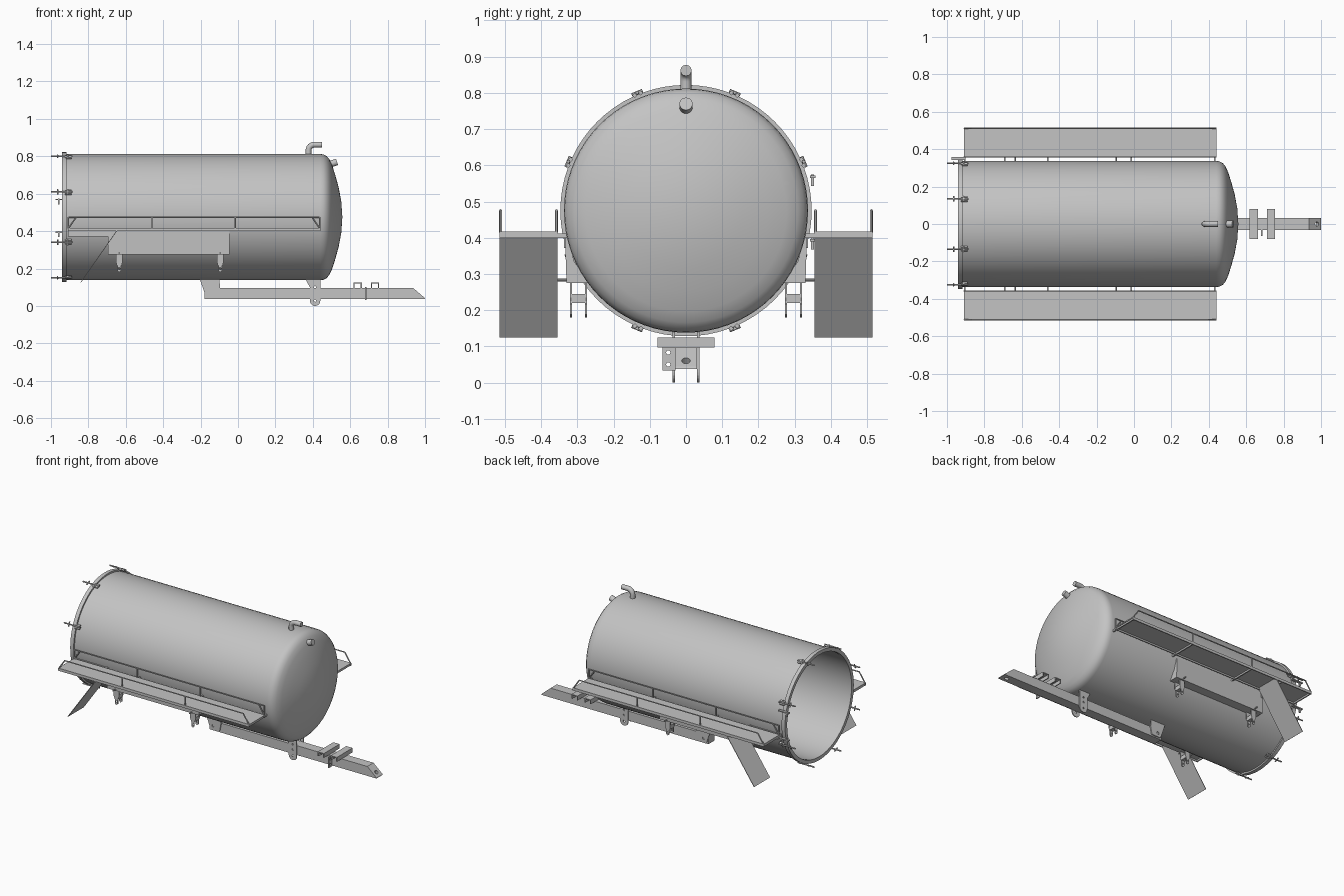
import bpy, bmesh, math
from mathutils import Vector

if "Cube" in bpy.data.objects:
    bpy.data.objects.remove(bpy.data.objects["Cube"], do_unlink=True)

steel = bpy.data.materials.new("plain_grey_steel")
steel.use_nodes = True
GREY = (0.55, 0.55, 0.55, 1)
steel.diffuse_color = GREY
steel.node_tree.nodes["Principled BSDF"].inputs["Base Color"].default_value = GREY
AXIS_Z = 0.475   # height of the tank axis
R = 0.337        # tank radius


def finish(name, bm, smooth=False):
    bmesh.ops.recalc_face_normals(bm, faces=bm.faces)
    me = bpy.data.meshes.new(name)
    bm.to_mesh(me)
    bm.free()
    ob = bpy.data.objects.new(name, me)
    bpy.context.collection.objects.link(ob)
    me.materials.append(steel)
    if smooth:
        bpy.ops.object.select_all(action='DESELECT')
        ob.select_set(True)
        bpy.context.view_layer.objects.active = ob
        bpy.ops.object.shade_smooth_by_angle(angle=math.radians(40))
    return ob


def prism(name, pts, axis, a, b):
    """Extrude a polygon, given as (x, z) for axis y or (y, z) for axis x."""
    bm = bmesh.new()

    def place(p, d):
        return (p[0], d, p[1]) if axis == 'y' else (d, p[0], p[1])
    face = bm.faces.new([bm.verts.new(place(p, a)) for p in pts])
    ext = bmesh.ops.extrude_face_region(bm, geom=[face])
    shift = Vector((0, b - a, 0)) if axis == 'y' else Vector((b - a, 0, 0))
    bmesh.ops.translate(bm, vec=shift, verts=[g for g in ext['geom'] if isinstance(g, bmesh.types.BMVert)])
    return finish(name, bm)


def box(name, x, y, z):
    return prism(name, [(x[0], z[0]), (x[1], z[0]), (x[1], z[1]), (x[0], z[1])], 'y', *y)


def rod(name, a, b, r, sides=12):
    a, b = Vector(a), Vector(b)
    bm = bmesh.new()
    bmesh.ops.create_cone(bm, cap_ends=True, segments=sides, radius1=r, radius2=r, depth=(b - a).length)
    bm.transform((b - a).to_track_quat('Z', 'Y').to_matrix().to_4x4())
    bmesh.ops.translate(bm, vec=(a + b) / 2, verts=bm.verts)
    return finish(name, bm, sides > 6)


def drill(ob, a, b, r):
    cutter = rod("hole_cutter", a, b, r)
    mod = ob.modifiers.new("hole", 'BOOLEAN')
    mod.operation = 'DIFFERENCE'
    mod.object = cutter
    bpy.context.view_layer.objects.active = ob
    bpy.ops.object.modifier_apply(modifier=mod.name)
    bpy.data.objects.remove(cutter, do_unlink=True)


def lathe(name, profile, closed=False):
    """Spin (x, radius) points round the tank axis."""
    bm = bmesh.new()
    vs = [bm.verts.new((x, 0, AXIS_Z + r)) for x, r in profile]
    edges = [bm.edges.new(p) for p in zip(vs, vs[1:])]
    if closed:
        edges.append(bm.edges.new((vs[-1], vs[0])))
    bmesh.ops.spin(bm, geom=vs + edges, cent=(0, 0, AXIS_Z), axis=(1, 0, 0),
                   angle=2 * math.pi, steps=72, use_merge=True)
    bmesh.ops.remove_doubles(bm, verts=bm.verts, dist=0.0005)
    return finish(name, bm, True)


# Tank: open at the rear, dished head at the front, thin wall
dish = [(0.44, R), (0.457, 0.335), (0.474, 0.326), (0.489, 0.309), (0.503, 0.278),
        (0.52, 0.225), (0.538, 0.16), (0.552, 0.085), (0.558, 0)]
inner = [(x - 0.012, max(r - 0.01, 0)) for x, r in reversed(dish)]
lathe("tank", [(-0.925, R)] + dish + inner + [(-0.925, R - 0.01)], closed=False)
lathe("rear_flange", [(-0.942, 0.325), (-0.942, 0.347), (-0.918, 0.347), (-0.918, 0.325)], closed=True)

# Lid clamps round the rear opening
for i in range(8):
    ang = math.radians(22.5 + 45 * i)
    out = Vector((0, math.cos(ang), math.sin(ang)))
    side = Vector((0, -out.z, out.y))
    base = Vector((0, 0, AXIS_Z)) + out * 0.352
    ex = Vector((1, 0, 0))
    rod("clamp_bolt", base - ex, base - ex * 0.885, 0.0045, 8)
    rod("clamp_bar", base - ex * 0.965 - side * 0.015, base - ex * 0.965 + side * 0.015, 0.004, 8)
    rod("clamp_pin", base - ex * 0.91 - side * 0.016, base - ex * 0.91 + side * 0.016, 0.005, 8)
    for s in (-0.009, 0.009):
        p = base + side * s - out * 0.004
        rod("clamp_ear", p - ex * 0.925, p - ex * 0.89, 0.007, 4)

# Lid hinge brackets on the +y side of the opening
for z in (0.39, 0.565):
    box("hinge_plate", (-0.975, -0.9), (0.342, 0.358), (z, z + 0.007))
    box("hinge_pin", (-0.963, -0.954), (0.345, 0.354), (z - 0.022, z + 0.01))

# Filler elbow on top
arc = [(0.407 - 0.03 * math.cos(t * math.pi / 12), 0, 0.832 + 0.03 * math.sin(t * math.pi / 12)) for t in range(7)]
curve = bpy.data.curves.new("elbow_curve", 'CURVE')
curve.dimensions = '3D'
curve.bevel_depth = 0.0155
curve.bevel_resolution = 4
curve.use_fill_caps = True
path = [(0.377, 0, 0.806)] + arc + [(0.45, 0, 0.862)]
spline = curve.splines.new('POLY')
spline.points.add(len(path) - 1)
for point, co in zip(spline.points, path):
    point.co = (*co, 1)
curve.materials.append(steel)
bpy.context.collection.objects.link(bpy.data.objects.new("filler_elbow", curve))

# Short outlet on the dished head
rod("head_outlet", (0.485, 0, 0.755), (0.53, 0, 0.77), 0.018, 20)

for s in (-1, 1):
    def span(a, b):
        return (s * a, s * b)

    # Side platform with cross supports
    box("platform_floor", (-0.91, 0.44), span(0.355, 0.515), (0.41, 0.417))
    for y in (0.355, 0.509):
        box("platform_edge", (-0.91, 0.44), span(y, y + 0.006), (0.4, 0.417))
    for x in (-0.905, -0.69, -0.46, -0.015, 0.432):
        box("platform_support", (x - 0.004, x + 0.004), span(0.327, 0.513), (0.4, 0.412))

    # Open rails on both edges with sloping ends
    for y in (0.358, 0.512):
        y *= s
        top = 0.475
        rod("rail_top", (-0.865, y, top), (0.395, y, top), 0.004, 6)
        for x in (-0.46, -0.015):
            rod("rail_post", (x, y, 0.414), (x, y, top), 0.004, 6)
        for x, lean in ((-0.907, 0.042), (0.437, -0.042)):
            rod("rail_end", (x, y, 0.414), (x + lean, y, top), 0.004, 6)
    rod("inner_rail_top", (-0.907, s * 0.358, 0.475), (0.437, s * 0.358, 0.475), 0.004, 6)
    for x in (-0.907, 0.437):
        rod("inner_rail_post", (x, s * 0.358, 0.414), (x, s * 0.358, 0.475), 0.004, 6)

    # Sloping rear flap and its inner plate
    prism("rear_flap", [(-0.64, 0.41), (-0.84, 0.124), (-0.843, 0.126), (-0.643, 0.412)], 'y', *span(0.355, 0.515))
    box("flap_plate", (-0.91, -0.68), span(0.332, 0.337), (0.372, 0.41))

    # Long saddle along the tank flank
    saddle = [(0.334, 0.4), (0.33, 0.275), (0.268, 0.275), (0.309, 0.335), (0.327, 0.4)]
    prism("saddle", [(s * y, z) for y, z in saddle], 'x', -0.695, -0.045)

    # Axle lugs under the saddle
    for x in (-0.635, -0.095):
        lug = [(x - 0.018, 0.28), (x - 0.018, 0.235), (x - 0.01, 0.215), (x - 0.01, 0.188),
               (x, 0.18), (x + 0.01, 0.188), (x + 0.01, 0.215), (x + 0.018, 0.235), (x + 0.018, 0.28)]
        for y in (0.273, 0.315):
            plate = prism("axle_lug", lug, 'y', *span(y, y + 0.006))
            drill(plate, (x, s * (y - 0.02), 0.2), (x, s * (y + 0.02), 0.2), 0.005)
        box("lug_bridge", (x - 0.014, x + 0.014), span(0.275, 0.319), (0.22, 0.245))
        rod("lug_pin", (x, s * 0.325, 0.283), (x, s * 0.355, 0.283), 0.004, 8)

    # Drawbar hangers
    rear = prism("rear_hanger", [(-0.205, 0.145), (-0.1, 0.145), (-0.095, 0.095), (-0.105, 0.045), (-0.17, 0.045)],
                 'y', *span(0.031, 0.037))
    drill(rear, (-0.15, s * 0.02, 0.07), (-0.15, s * 0.05, 0.07), 0.009)
    foot = [(0.412 + 0.028 * math.cos(t), 0.028 + 0.028 * math.sin(t))
            for t in (math.pi + k * math.pi / 10 for k in range(11))]
    front = prism("front_hanger", [(0.36, 0.145), (0.384, 0.1)] + foot + [(0.44, 0.145)], 'y', *span(0.031, 0.037))
    for z in (0.028, 0.068, 0.1):
        drill(front, (0.412, s * 0.02, z), (0.412, s * 0.05, z), 0.006)

# Drawbar with bevelled nose and tow hole
bar = prism("drawbar", [(-0.18, 0.037), (1.0, 0.037), (0.997, 0.044), (0.935, 0.097), (-0.18, 0.097)], 'y', -0.031, 0.031)
drill(bar, (0.94, 0, 0.01), (1.0, 0, 0.09), 0.012)

# Inverted channels across the drawbar
for x in (0.64, 0.732):
    channel = [(-0.022, 0.097), (-0.022, 0.125), (0.022, 0.125), (0.022, 0.097),
               (0.016, 0.097), (0.016, 0.119), (-0.016, 0.119), (-0.016, 0.097)]
    prism("cross_channel", [(x + dx, z) for dx, z in channel], 'y', -0.079, 0.079)

# Connector plate beside the drawbar
conn = box("connector_plate", (0.68, 0.687), (-0.065, -0.029), (0.033, 0.1))
for z in (0.05, 0.083):
    drill(conn, (0.66, -0.049, z), (0.71, -0.049, z), 0.006)
